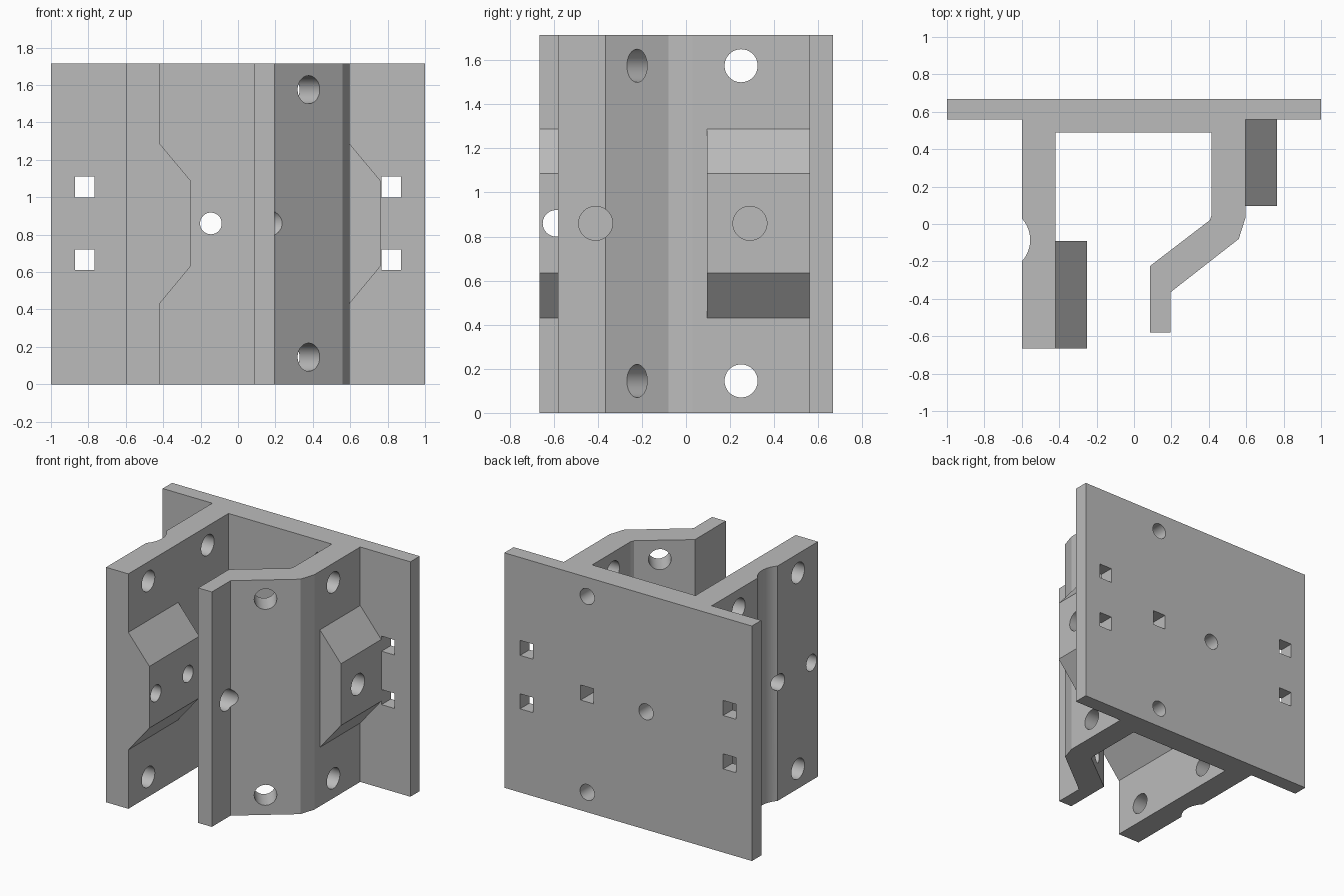
import bpy, bmesh, math
from mathutils import Matrix, Vector

HEIGHT = 1.715
MID = 0.86
ENDS = (0.145, 1.575)

cube = bpy.data.objects.get("Cube")
if cube:
    bpy.data.objects.remove(cube, do_unlink=True)

grey = bpy.data.materials.new("plain grey")
grey.use_nodes = True
colour = (0.5, 0.5, 0.5, 1)
grey.diffuse_color = colour
grey.node_tree.nodes["Principled BSDF"].inputs["Base Color"].default_value = colour


def make_object(name, bm):
    bmesh.ops.recalc_face_normals(bm, faces=bm.faces)
    mesh = bpy.data.meshes.new(name)
    bm.to_mesh(mesh)
    bm.free()
    mesh.materials.append(grey)
    obj = bpy.data.objects.new(name, mesh)
    bpy.context.collection.objects.link(obj)
    return obj


def prism(name, points, offset):
    """Extrude a flat outline along an offset."""
    bm = bmesh.new()
    face = bm.faces.new([bm.verts.new(p) for p in points])
    new = bmesh.ops.extrude_face_region(bm, geom=[face])["geom"]
    bmesh.ops.translate(bm, vec=offset, verts=[v for v in new if isinstance(v, bmesh.types.BMVert)])
    return make_object(name, bm)


def boolean(target, other, operation):
    mod = target.modifiers.new(operation.lower(), "BOOLEAN")
    mod.operation, mod.solver, mod.object = operation, "EXACT", other
    bpy.context.view_layer.objects.active = target
    bpy.ops.object.modifier_apply(modifier=mod.name)
    bpy.data.objects.remove(other, do_unlink=True)


def drill(bm, centre, axis, radius, length):
    turn = Vector(axis).to_track_quat("Z", "Y").to_matrix().to_4x4()
    bmesh.ops.create_cone(bm, cap_ends=True, segments=48, radius1=radius, radius2=radius,
                          depth=length, matrix=Matrix.Translation(centre) @ turn)


def punch(bm, x, z):
    size = Matrix.Diagonal((0.105, 0.4, 0.11, 1))
    bmesh.ops.create_cube(bm, size=1, matrix=Matrix.Translation((x, 0.615, z)) @ size)


# Constant section: back plate, straight wall with round groove, bent arm
groove = []
half = math.asin(0.115 / 0.17)
for i in range(17):
    a = half * (1 - i / 8)
    groove.append((-0.6 + 0.17 * (math.cos(a) - math.cos(half)), -0.085 + 0.17 * math.sin(a)))
outline = [(-1, 0.668), (-1, 0.56), (-0.6, 0.56)] + groove + [
    (-0.6, -0.665), (-0.42, -0.665), (-0.42, 0.49), (0.415, 0.49), (0.415, 0.05),
    (0.405, 0.02), (0.085, -0.225), (0.085, -0.58), (0.195, -0.58), (0.195, -0.365),
    (0.56, -0.08), (0.595, 0.03), (0.595, 0.56), (1, 0.56), (1, 0.668)]
bracket = prism("bracket", [(x, y, 0) for x, y in outline], (0, 0, HEIGHT))

# Tapered pads on the walls, with a buried root
for name, x, y0, y1 in (("wall_pad", -0.42, -0.665, -0.09), ("arm_pad", 0.595, 0.095, 0.6)):
    section = [(x - 0.05, 0.43), (x, 0.43), (x + 0.17, 0.635),
               (x + 0.17, 1.085), (x, 1.288), (x - 0.05, 1.288)]
    pad = prism(name, [(px, y0, pz) for px, pz in section], (0, y1 - y0, 0))
    boolean(bracket, pad, "UNION")

# Bolt holes near the top and bottom
cuts = bmesh.new()
for z in ENDS:
    drill(cuts, (0, 0.25, z), (1, 0, 0), 0.075, 1.8)
    drill(cuts, (-0.5, -0.435, z), (1, 0, 0), 0.075, 0.5)
    drill(cuts, (0.345, -0.18, z), (0.615, -0.788, 0), 0.075, 0.4)
    drill(cuts, (0.33, 0.6, z), (0, 1, 0), 0.058, 0.4)

# Holes at mid height
drill(cuts, (0.6, 0.29, MID), (1, 0, 0), 0.077, 0.6)
drill(cuts, (0.2, -0.41, MID), (1, 0, 0), 0.077, 0.5)
drill(cuts, (-0.145, 0.6, MID), (0, 1, 0), 0.058, 0.4)
for y in (-0.59, -0.22):
    drill(cuts, (-0.45, y, MID), (1, 0, 0), 0.06, 0.6)

# Square slots in the back plate
punch(cuts, 0.33, MID)
for x in (-0.82, 0.82):
    for z in (0.665, 1.055):
        punch(cuts, x, z)
boolean(bracket, make_object("hole_cutter", cuts), "DIFFERENCE")

bpy.ops.object.select_all(action="DESELECT")
bracket.select_set(True)
bpy.context.view_layer.objects.active = bracket
bpy.ops.object.shade_smooth_by_angle(angle=math.radians(15))
